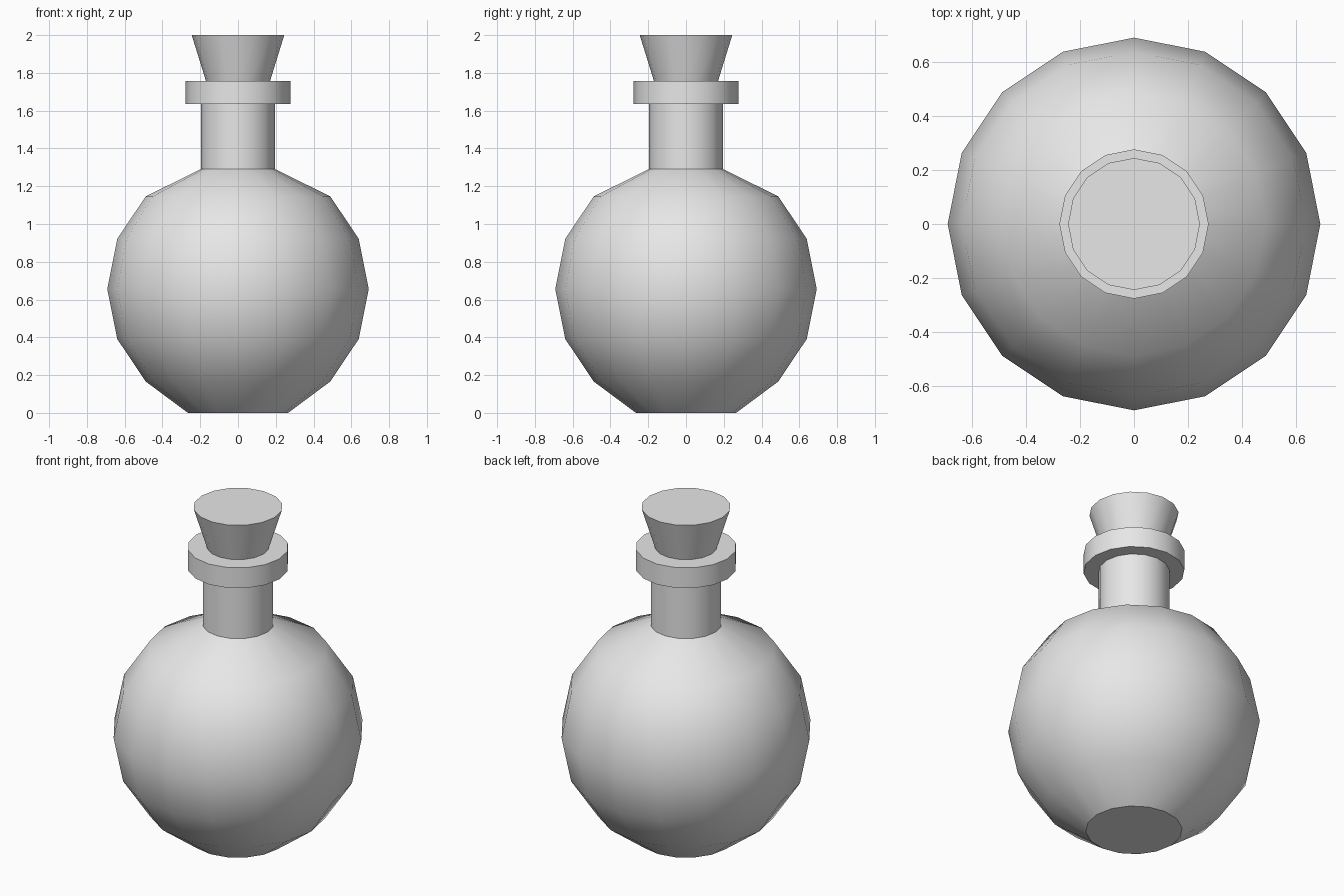
import bpy
import bmesh
import math

if "Cube" in bpy.data.objects:
    bpy.data.objects.remove(bpy.data.objects["Cube"])

SIDES = 16

grey = bpy.data.materials.new("plain_grey")
grey.diffuse_color = (0.8, 0.8, 0.8, 1)
grey.use_nodes = True
grey.node_tree.nodes["Principled BSDF"].inputs["Base Color"].default_value = grey.diffuse_color


def lathe(name, profile):
    """Spin a (radius, height) profile around z and cap both ends."""
    bm = bmesh.new()
    rings = []
    for r, z in profile:
        rings.append([bm.verts.new((r * math.cos(a), r * math.sin(a), z))
                      for a in (math.tau * i / SIDES for i in range(SIDES))])
    for low, high in zip(rings, rings[1:]):
        for i in range(SIDES):
            j = (i + 1) % SIDES
            bm.faces.new((low[i], low[j], high[j], high[i]))
    bm.faces.new(rings[0][::-1])
    bm.faces.new(rings[-1])
    bmesh.ops.recalc_face_normals(bm, faces=bm.faces)
    mesh = bpy.data.meshes.new(name)
    bm.to_mesh(mesh)
    bm.free()
    mesh.materials.append(grey)
    obj = bpy.data.objects.new(name, mesh)
    bpy.context.collection.objects.link(obj)
    bpy.ops.object.select_all(action='DESELECT')
    obj.select_set(True)
    bpy.context.view_layer.objects.active = obj
    bpy.ops.object.shade_smooth_by_angle(angle=math.radians(33))
    return obj


# Round flask: flat base, ball-shaped belly, straight neck and wide lip
R, MID = 0.692, 0.656
belly = [(R * math.cos(math.radians(t)), MID + R * math.sin(math.radians(t)))
         for t in (-45, -22.5, 0, 22.5, 45)]
lathe("flask", [(0.265, 0)] + belly +
      [(0.195, 1.292), (0.195, 1.635), (0.277, 1.635), (0.277, 1.758)])

# Tapered stopper widening upwards
lathe("stopper", [(0.17, 1.758), (0.245, 2.0)])
